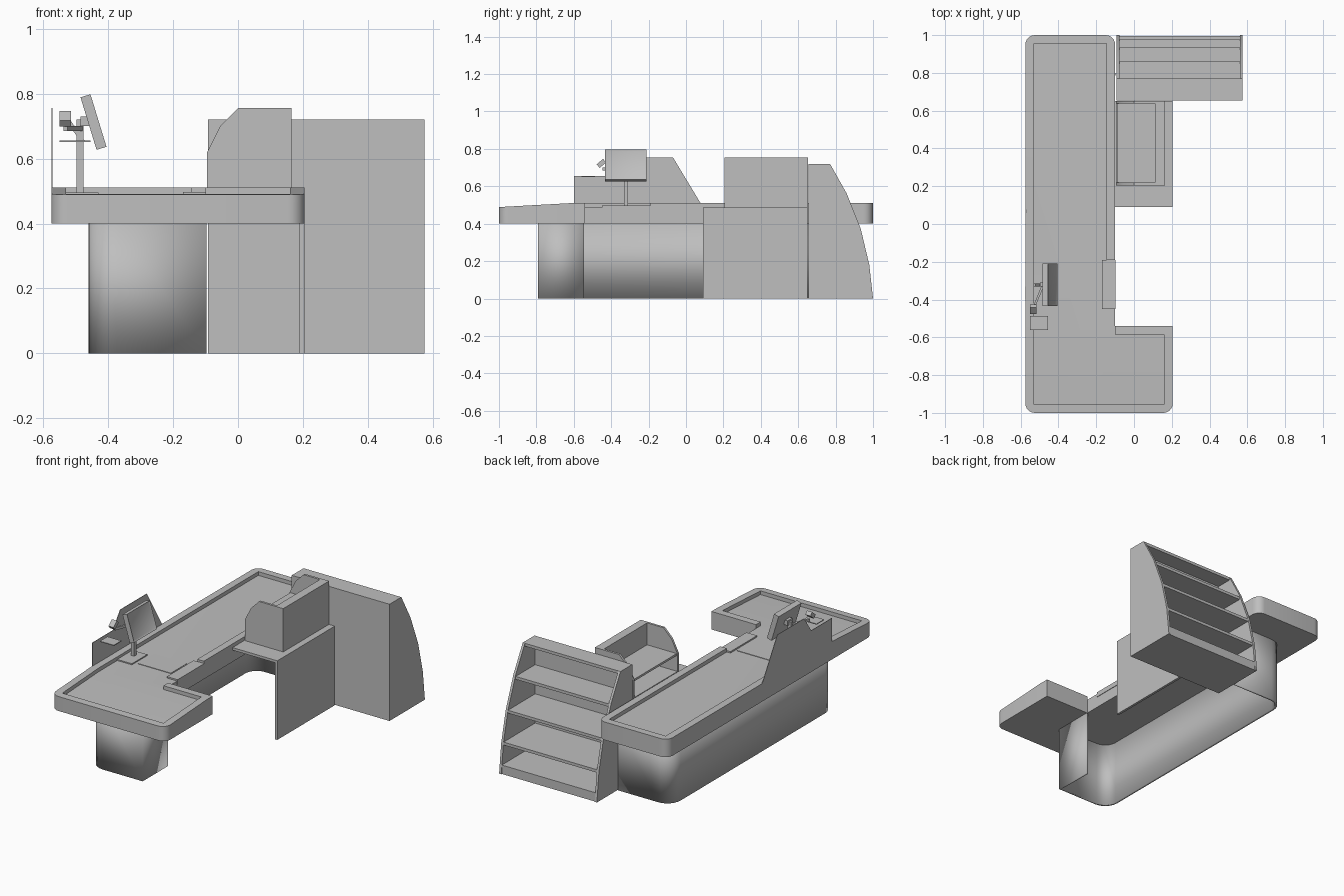
import bpy, bmesh, math
from mathutils import Vector, Matrix

cube = bpy.data.objects.get("Cube")
if cube:
    bpy.data.objects.remove(cube, do_unlink=True)

grey = bpy.data.materials.new("plain grey")
grey.use_nodes = True
colour = (0.52, 0.52, 0.52, 1)
grey.diffuse_color = colour
grey.node_tree.nodes["Principled BSDF"].inputs["Base Color"].default_value = colour
parts = []


def finish(name, bm, recalc=True):
    if recalc:
        bmesh.ops.recalc_face_normals(bm, faces=bm.faces)
    mesh = bpy.data.meshes.new(name)
    bm.to_mesh(mesh)
    bm.free()
    mesh.materials.append(grey)
    obj = bpy.data.objects.new(name, mesh)
    bpy.context.collection.objects.link(obj)
    parts.append(obj)
    return obj


def box(name, x, y, z, turn=None, inset=0):
    """Box from min/max ranges, optionally turned about its centre."""
    bm = bmesh.new()
    bmesh.ops.create_cube(bm, size=1)
    size = [r[1] - r[0] for r in (x, y, z)]
    mid = Vector([(r[0] + r[1]) / 2 for r in (x, y, z)])
    bmesh.ops.scale(bm, vec=size, verts=bm.verts)
    if inset:
        front = [f for f in bm.faces if f.normal.x > 0.9]
        bmesh.ops.inset_region(bm, faces=front, thickness=inset, depth=-0.005)
    matrix = Matrix.Translation(mid)
    if turn:
        matrix = matrix @ Matrix.Rotation(math.radians(turn[0]), 4, turn[1])
    bm.transform(matrix)
    return finish(name, bm)


def place(axis, a, b, h):
    return {"x": (h, a, b), "y": (a, h, b), "z": (a, b, h)}[axis]


def prism_mesh(points, axis, lo, hi):
    bm = bmesh.new()
    face = bm.faces.new([bm.verts.new(place(axis, a, b, lo)) for a, b in points])
    new = bmesh.ops.extrude_face_region(bm, geom=[face])["geom"]
    move = Vector(place(axis, 0, 0, hi - lo))
    bmesh.ops.translate(bm, vec=move, verts=[v for v in new if isinstance(v, bmesh.types.BMVert)])
    return bm


def prism(name, points, axis, lo, hi):
    return finish(name, prism_mesh(points, axis, lo, hi))


def rounded(points, closed=True, steps=6):
    """Outline from (x, y, radius) corners."""
    out = []
    n = len(points)
    for i, (x, y, r) in enumerate(points):
        p = Vector((x, y))
        if not r or (not closed and i in (0, n - 1)):
            out.append((x, y))
            continue
        a = p + (Vector(points[i - 1][:2]) - p).normalized() * r
        b = p + (Vector(points[(i + 1) % n][:2]) - p).normalized() * r
        centre = a + b - p
        for k in range(steps + 1):
            t = k / steps * math.pi / 2
            out.append(tuple(centre + (a - centre) * math.cos(t) + (b - centre) * math.sin(t)))
    return out


def sloped(name, outline, lo, hi):
    """Slab whose upper part dips towards the front."""
    bm = prism_mesh(outline, "z", lo, hi)
    bmesh.ops.bisect_plane(bm, geom=bm.verts[:] + bm.edges[:] + bm.faces[:],
                           plane_co=(0, -0.6, 0), plane_no=(0, 1, 0))
    for v in bm.verts:
        if v.co.z > 0.45 and v.co.y < -0.6:
            v.co.z += (v.co.y + 0.6) * 0.055
    return finish(name, bm)


# Counter top with raised rim
L, R, E, r = -0.575, -0.1, 0.205, 0.05
sloped("counter_slab", rounded([(L, -1, r), (E, -1, r), (E, -0.54, 0), (R, -0.54, 0),
                                (R, 1, r), (L, 1, r)]), 0.4, 0.488)
w = 0.045
sloped("counter_rim", rounded([
    (R, -0.19, 0), (R, 1, r), (L, 1, r), (L, -1, r), (E, -1, r), (E, -0.54, 0), (R, -0.54, 0),
    (R, -0.54 - w, 0), (E - w, -0.54 - w, 0), (E - w, -1 + w, 0), (L + w, -1 + w, 0),
    (L + w, 1 - w, 0), (R - w, 1 - w, 0), (R - w, -0.19, 0)]), 0.488, 0.511)

# Hollow base wall, open towards the operator
bm = bmesh.new()
path = rounded([(-0.097, -0.545, 0), (-0.097, -0.79, 0), (-0.46, -0.79, 0.09),
                (-0.46, 0.8, 0.09), (-0.097, 0.8, 0)], closed=False)
rows = [[bm.verts.new((x, y, z)) for x, y in path] for z in (0, 0.4)]
for i in range(len(path) - 1):
    bm.faces.new((rows[0][i], rows[0][i + 1], rows[1][i + 1], rows[1][i]))
base = finish("base_wall", bm, recalc=False)
solid = base.modifiers.new("thickness", "SOLIDIFY")
solid.thickness = 0.014
solid.offset = 1

# Side desk
box("desk_top", (R, E), (0.09, 0.65), (0.472, 0.488))
box("desk_side_panel", (0.19, E), (0.09, 0.65), (0, 0.472))

# Open hutch on the desk
hutch = [(-0.095, 0.488), (-0.095, 0.62), (-0.055, 0.7), (0, 0.755), (0.165, 0.755), (0.165, 0.488)]
for name, y in (("front", 0.205), ("back", 0.638)):
    prism("hutch_%s_end" % name, hutch, "y", y, y + 0.014)
box("hutch_back", (0.112, 0.165), (0.219, 0.638), (0.488, 0.755))
box("hutch_shelf", (-0.09, 0.112), (0.219, 0.638), (0.607, 0.62))
box("hutch_floor", (-0.095, 0.112), (0.219, 0.638), (0.488, 0.511))

# Display rack with curved sides, open to the back
side = [(0.655, 0), (0.655, 0.72), (0.77, 0.72), (0.86, 0.56), (0.935, 0.37), (0.98, 0.18), (1, 0)]
for name, x in (("right", -0.092), ("left", 0.56)):
    prism("rack_%s_side" % name, side, "x", x, x + 0.015)
box("rack_back", (-0.077, 0.56), (0.655, 0.67), (0, 0.72))
for name, y, z, t in (("top", 0.77, 0.72, 0.018), ("upper", 0.86, 0.55, 0.018),
                      ("middle", 0.935, 0.37, 0.018), ("lower", 0.978, 0.19, 0.018),
                      ("bottom", 0.995, 0.055, 0.055)):
    box("rack_%s_shelf" % name, (-0.077, 0.56), (0.67, y), (z - t, z))

# Thin screen along the customer edge
prism("customer_screen", [(-0.6, 0.49), (-0.6, 0.655), (-0.4, 0.655), (-0.33, 0.755),
                          (-0.07, 0.755), (0.09, 0.49)], "x", L, L + 0.003)
box("pay_tray", (-0.55, -0.455), (-0.56, -0.487), (0.651, 0.656))

# Scanner area
box("scanner_plate", (-0.41, -0.185), (-0.39, -0.235), (0.485, 0.491))
box("scanner_block", (-0.17, R + 0.003), (-0.45, -0.19), (0.467, 0.497))

# Monitor on its pole
box("monitor_foot", (-0.53, -0.43), (-0.42, -0.27), (0.488, 0.495))
box("monitor_pole", (-0.497, -0.476), (-0.332, -0.311), (0.488, 0.72))
box("monitor_mount", (-0.485, -0.455), (-0.345, -0.298), (0.7, 0.73))
box("monitor", (-0.461, -0.429), (-0.433, -0.21), (0.628, 0.797), (-17, "Y"), 0.014)

# Payment terminal on its arm
box("terminal_arm", (-0.513, -0.501), (-0.45, -0.32), (0.685, 0.7), (-22, "Z"))
box("terminal_strut", (-0.508, -0.496), (-0.33, -0.315), (0.645, 0.73), (-35, "Y"))
box("terminal", (-0.55, -0.515), (-0.475, -0.43), (0.71, 0.735), (40, "X"))

# Keep hard edges crisp, curves smooth
for obj in bpy.context.selected_objects:
    obj.select_set(False)
for obj in parts:
    obj.select_set(True)
bpy.context.view_layer.objects.active = parts[0]
bpy.ops.object.shade_smooth_by_angle(angle=math.radians(30))
